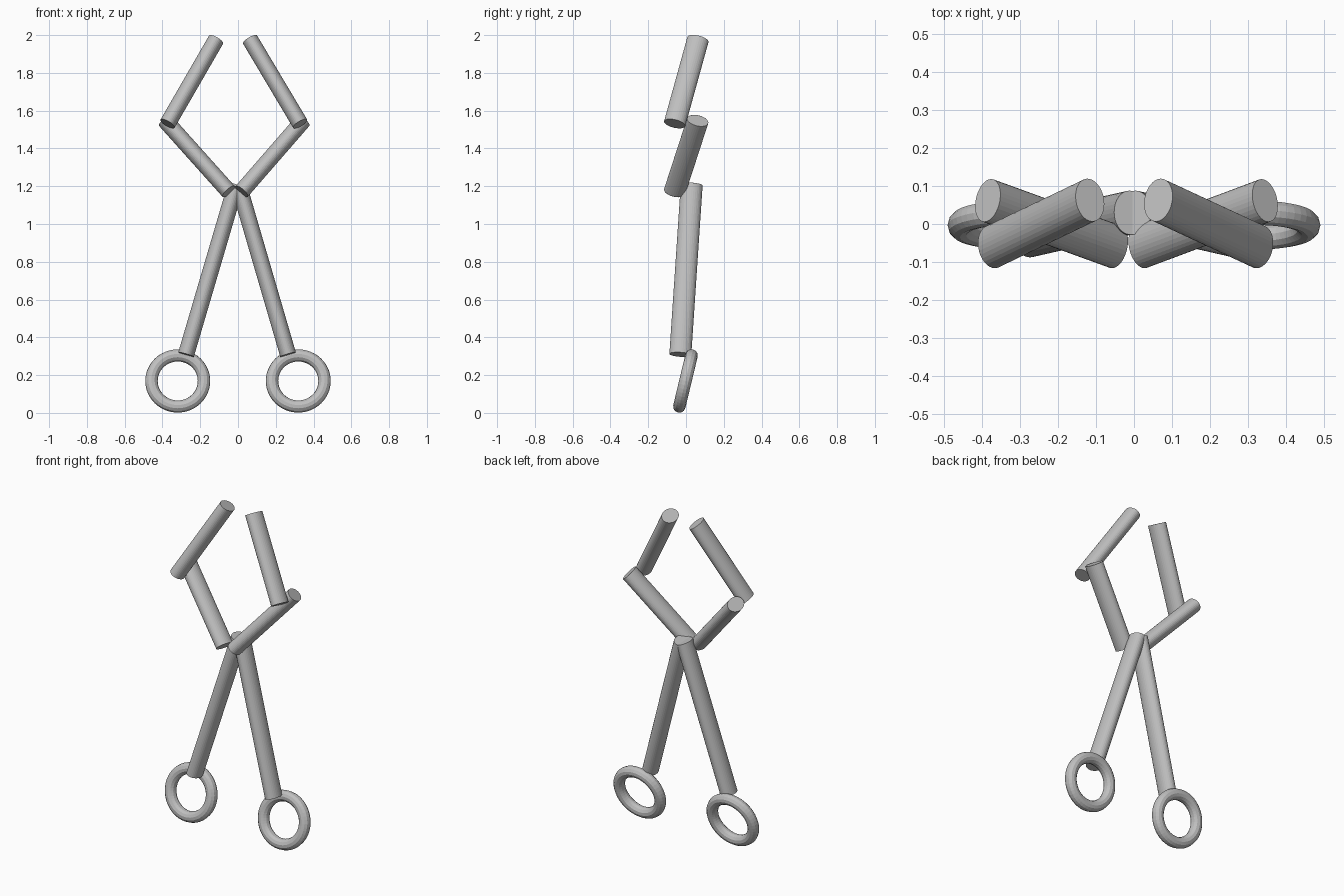
import bpy, bmesh, math
from mathutils import Vector, Matrix

if "Cube" in bpy.data.objects:
    bpy.data.objects.remove(bpy.data.objects["Cube"])

steel = bpy.data.materials.new("grey_steel")
steel.diffuse_color = (0.52, 0.52, 0.52, 1)
steel.use_nodes = True
steel.node_tree.nodes["Principled BSDF"].inputs["Base Color"].default_value = steel.diffuse_color


def rod(name, start, end, r_side=0.043, r_depth=0.058):
    """Oval rod between two points, deeper front to back than wide."""
    a, b = Vector(start), Vector(end)
    d = (b - a).normalized()
    u = Vector((d.z, 0, -d.x)).normalized()
    v = d.cross(u).normalized()
    rot = Matrix((u, v, d)).transposed().to_4x4()
    size = Matrix.Diagonal((r_side, r_depth, (b - a).length, 1))
    bm = bmesh.new()
    bmesh.ops.create_cone(bm, cap_ends=True, segments=32, radius1=1, radius2=1,
                          depth=1, matrix=Matrix.Translation((a + b) / 2) @ rot @ size)
    bmesh.ops.recalc_face_normals(bm, faces=bm.faces)
    me = bpy.data.meshes.new(name)
    bm.to_mesh(me)
    bm.free()
    me.materials.append(steel)
    ob = bpy.data.objects.new(name, me)
    bpy.context.collection.objects.link(ob)


for side, s in (("left", -1), ("right", 1)):
    # finger ring, leaning back at the top
    bpy.ops.mesh.primitive_torus_add(
        major_segments=48, minor_segments=12, major_radius=0.139, minor_radius=0.033,
        location=(s * 0.319, -0.003, 0.169), rotation=(math.radians(90 - 13.5), 0, 0))
    ring = bpy.context.object
    ring.name = side + "_finger_ring"
    ring.data.materials.append(steel)

    # handle, bent middle arm and gripping jaw; pivot sits slightly left of centre
    rod(side + "_handle", (s * 0.27 - 0.005, -0.03, 0.309), (s * 0.007 - 0.004, 0.03, 1.207))
    rod(side + "_middle_arm", (s * 0.034 - 0.015, -0.06, 1.172), (s * 0.365 - 0.02, 0.062, 1.547))
    rod(side + "_jaw", (s * 0.351 - 0.022, -0.06, 1.531), (s * 0.09 - 0.026, 0.063, 1.976))
